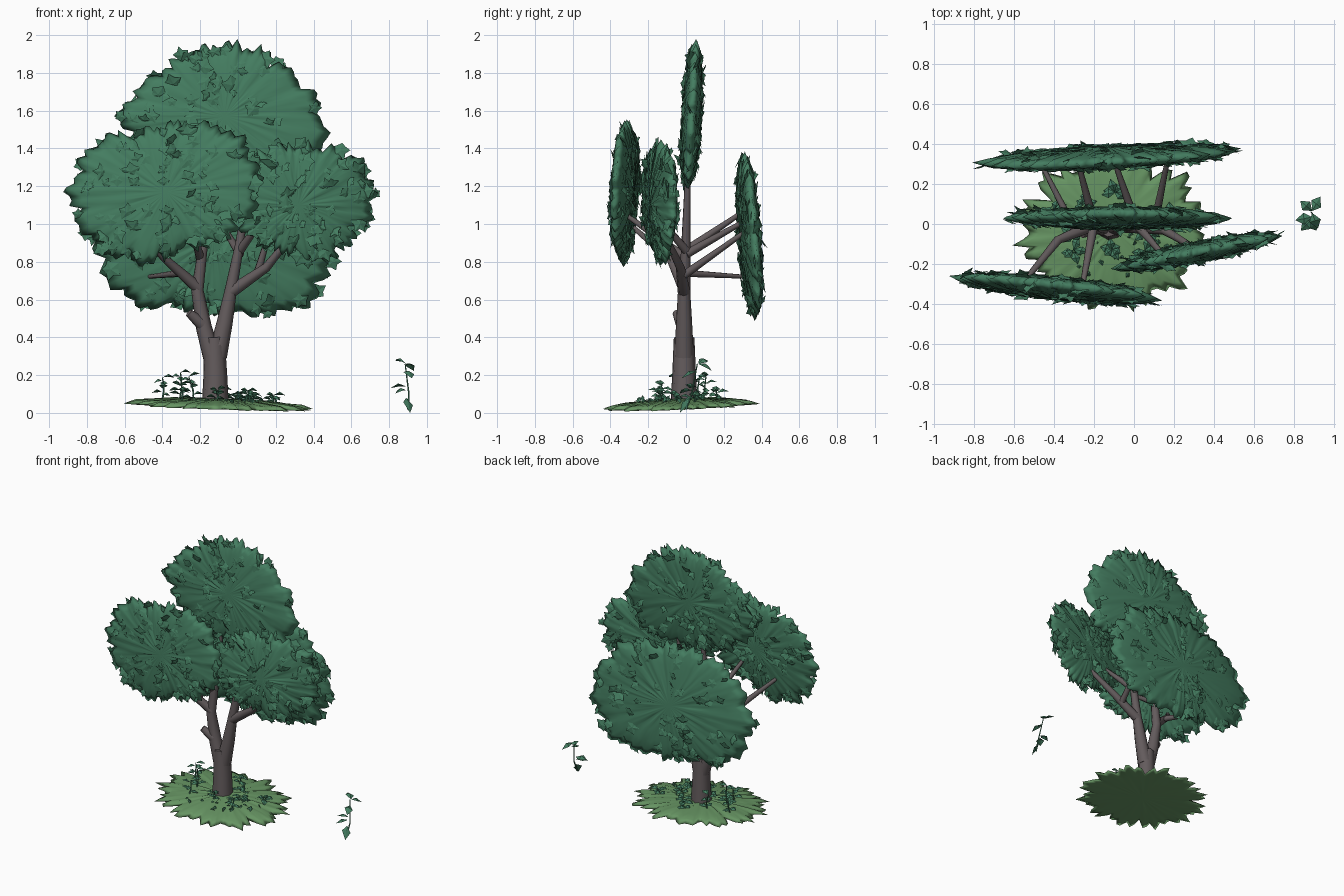
import bpy, bmesh, math, random
from mathutils import Vector

if "Cube" in bpy.data.objects:
    bpy.data.objects.remove(bpy.data.objects["Cube"])

random.seed(7)
R = random.uniform


def material(name, rgb):
    m = bpy.data.materials.new(name)
    m.diffuse_color = (*rgb, 1)
    m.use_nodes = True
    m.node_tree.nodes["Principled BSDF"].inputs["Base Color"].default_value = m.diffuse_color
    return m


LEAF = material("foliage green", (0.058, 0.205, 0.118))
BARK = material("bark grey brown", (0.125, 0.105, 0.108))
GRASS = material("grass green", (0.135, 0.30, 0.125))


def finish(bm, name, mat):
    me = bpy.data.meshes.new(name)
    bm.to_mesh(me)
    bm.free()
    me.materials.append(mat)
    ob = bpy.data.objects.new(name, me)
    bpy.context.collection.objects.link(ob)
    return ob


def smooth_loop(P, per):
    """Closed Catmull-Rom loop through the outline points."""
    out, n = [], len(P)
    for i in range(n):
        a, b, c, d = P[i - 1], P[i], P[(i + 1) % n], P[(i + 2) % n]
        for k in range(per):
            t = k / per
            out.append(0.5 * (2 * b + (c - a) * t + (2 * a - 5 * b + 4 * c - d) * t * t
                              + (3 * b - a - 3 * c + d) * t ** 3))
    return out


def leaf_card(bm, centre, normal, size):
    """Small ragged star-shaped leaf clump lying across a normal."""
    nrm = normal.normalized()
    u = nrm.orthogonal().normalized()
    v = nrm.cross(u)
    a0 = R(0, math.tau)
    mid = bm.verts.new(centre + nrm * size * 0.15)
    ring = []
    for k in range(10):
        r = size * (R(0.8, 1.1) if k % 2 else R(0.5, 0.7))
        a = a0 + k * math.tau / 10
        ring.append(bm.verts.new(centre + (u * math.cos(a) + v * math.sin(a)) * r))
    for k in range(10):
        bm.faces.new((mid, ring[k], ring[(k + 1) % 10]))


def pad(name, c, reach, squash, place, up, down, mat, jag, cards):
    """Lens-shaped pad with a scalloped, jagged rim.
    reach: rim distances at even angles; place maps (u, v, h) to space."""
    bm = bmesh.new()
    c = Vector(c)
    step = math.tau / len(reach)
    rim = smooth_loop([c + Vector((r * math.cos(k * step), squash * r * math.sin(k * step)))
                       for k, r in enumerate(reach)], 12)
    n = len(rim)
    edge = []
    for i, p in enumerate(rim):
        lobe = abs(math.sin(i * math.pi / 8)) - 0.45
        tooth = (0.4, -0.35, 0.1)[i % 3]
        edge.append(p + (p - c).normalized() * jag * (lobe + tooth + R(-0.3, 0.3)))
    outer = [bm.verts.new(place(p.x, p.y, R(-0.006, 0.006))) for p in edge]
    for side, thick in ((1, up), (-1, down)):
        layers = [outer]
        for t in (0.88, 0.72, 0.5, 0.25):
            h = side * thick * math.sqrt(1 - t * t)
            layers.append([bm.verts.new(place(*(c + (p - c) * t), h * R(0.85, 1.12)))
                           for p in edge])
        hub = bm.verts.new(place(c.x, c.y, side * thick))
        for i in range(n):
            j = (i + 1) % n
            for a, b in zip(layers, layers[1:]):
                bm.faces.new((a[i], a[j], b[j], b[i]))
            bm.faces.new((layers[-1][i], layers[-1][j], hub))
    bmesh.ops.recalc_face_normals(bm, faces=bm.faces)
    for f in bm.faces:
        f.smooth = True
    # leaf clumps scattered over both faces and round the rim
    axis = place(0, 0, 1) - place(0, 0, 0)
    for k in range(cards):
        side = 1 if k % 2 else -1
        t = math.sqrt(R(0.02, 0.97))
        q = c + (random.choice(edge) - c) * t
        h = side * (up if side > 0 else down) * math.sqrt(1 - t * t)
        tilt = Vector((R(-1, 1), R(-1, 1), R(-1, 1))) * 0.5
        leaf_card(bm, place(q.x, q.y, h), axis * side + tilt, R(0.03, 0.06))
    return finish(bm, name, mat)


def tube(bm, P, r0, r1, sides=8):
    """Tapered round limb along a path."""
    rows = []
    for i, p in enumerate(P):
        d = (P[min(i + 1, len(P) - 1)] - P[max(i - 1, 0)]).normalized()
        u = d.cross(Vector((0.13, 1, 0.07))).normalized()
        v = d.cross(u)
        r = r0 + (r1 - r0) * i / (len(P) - 1)
        rows.append([bm.verts.new(p + (u * math.cos(a) + v * math.sin(a)) * r)
                     for a in (k * math.tau / sides for k in range(sides))])
    new = []
    for a, b in zip(rows, rows[1:]):
        for k in range(sides):
            j = (k + 1) % sides
            new.append(bm.faces.new((a[k], a[j], b[j], b[k])))
    for f in new:
        f.smooth = True
    new += [bm.faces.new(rows[0]), bm.faces.new(rows[-1])]
    bmesh.ops.recalc_face_normals(bm, faces=new)


# canopy: four upright flat pads in (x, z), each on a gently tilted plane
def canopy(name, x, y, z, slope_x, slope_z, reach):
    pad(name, (x, z), reach, 1,
        lambda u, v, h: Vector((u, y + slope_x * (u - x) + slope_z * (v - z) - h, v)),
        0.05, 0.05, LEAF, 0.042, 150)


canopy("back_canopy", -.13, .335, .93, .05, -.07,
       (.63, .54, .42, .43, .54, .63, .55, .39, .42, .6))
canopy("top_canopy", -.07, .03, 1.57, 0, .06,
       (.51, .41, .38, .37, .4, .55, .43, .36, .38, .53))
canopy("front_left_canopy", -.38, -.325, 1.17, -.11, .06,
       (.49, .48, .37, .33, .44, .5, .46, .38, .31, .39))
canopy("front_right_canopy", .32, -.14, 1.1, .2, 0,
       (.38, .39, .31, .32, .36, .4, .29, .25, .3, .33))

# ground: thin ragged mound
pad("ground_patch", (-.1, -.03), [.44] * 8, .8,
    lambda u, v, h: Vector((u, v, .035 - .035 * (u + .1) + .04 * (v + .03) + h)),
    .04, .008, GRASS, 0.07, 0)

# trunk and its two main forks
bm = bmesh.new()


def limb(r0, r1, *path):
    tube(bm, [Vector(p) for p in path], r0, r1)


limb(.072, .055, (-.12, -.01, .04), (-.12, -.01, .2), (-.125, -.01, .4))
limb(.052, .014, (-.13, -.01, .28), (-.18, -.01, .45), (-.215, -.01, .65), (-.18, 0, .92), (-.14, .01, 1.28))
limb(.052, .014, (-.11, -.01, .3), (-.07, -.01, .48), (-.04, -.01, .64), (.01, 0, .9), (.06, .01, 1.28))
limb(.035, .022, (-.19, -.02, .47), (-.26, -.05, .53))

# branches reaching out to the pads
limb(.032, .012, (-.21, -.01, .66), (-.38, -.08, .81), (-.56, -.3, 1))
limb(.034, .014, (-.04, -.01, .64), (.15, -.03, .77), (.32, -.13, .98))
limb(.024, .012, (-.2, 0, .82), (-.26, -.32, 1.05))
limb(.024, .012, (.01, 0, .86), (.15, -.16, 1.05))
limb(.024, .012, (-.2, 0, .86), (-.28, .31, 1.07))
limb(.024, .012, (.01, 0, .84), (-.1, .32, 1.02))
limb(.022, .012, (.1, -.01, .73), (.17, .33, .97))
limb(.02, .01, (-.3, -.02, .74), (-.48, .33, .72))
finish(bm, "trunk_and_branches", BARK)


# sprigs: thin stems carrying folded leaves
def leaf(bm, base, direction, length, width):
    d = direction.normalized()
    s = d.cross(Vector((.1, .2, 1))).normalized() * width / 2
    a = bm.verts.new(base)
    m = bm.verts.new(base + d * length * .5 + Vector((0, 0, .012)))
    l = bm.verts.new(base + d * length * .45 + s)
    r = bm.verts.new(base + d * length * .55 - s)
    tip = bm.verts.new(base + d * length - Vector((0, 0, .2 * length)))
    for f in ((a, m, l), (l, m, tip), (a, r, m), (m, r, tip)):
        bm.faces.new(f)


# stray sprig beside the tree
bm = bmesh.new()
tube(bm, [Vector(p) for p in ((.9, 0, .02), (.905, .03, .1), (.885, .06, .26))], .006, .003, 5)
for z, dx, dy, dz in ((.26, -.7, .6, .4), (.26, .4, .7, -.2), (.22, .3, -.8, -.2),
                      (.14, -1, -.2, .1), (.12, -.8, -.9, 0), (.08, .2, -.5, -.6)):
    leaf(bm, Vector((.89, z / 4, z)), Vector((dx, dy, dz)), .085, .06)
finish(bm, "stray_sprig", LEAF)

# undergrowth sprigs around the trunk, taller on the left
bm = bmesh.new()
for k in range(10):
    a = k * math.tau / 10 + .3
    r = .2 if k % 2 else .3
    foot = Vector((-.12 + r * math.cos(a), -.01 + .6 * r * math.sin(a), .05))
    top = foot + Vector((R(-.03, .03), R(-.03, .03), .1 - .06 * math.cos(a) + R(-.03, .03)))
    tube(bm, [foot, (foot + top) / 2 + Vector((.01, 0, 0)), top], .006, .003, 5)
    for i in range(6):
        b = i * 2.4 + R(0, 1)
        leaf(bm, foot.lerp(top, .3 + .14 * i), Vector((math.cos(b), math.sin(b), R(0, .6))),
             R(.05, .08), .045)
# short grass blades
for k in range(45):
    a, r = R(0, math.tau), R(.2, .75)
    p = Vector((-.1 + .42 * r * math.cos(a), -.03 + .33 * r * math.sin(a), .05))
    leaf(bm, p, Vector((R(-1, 1), R(-1, 1), R(.2, .9))), R(.03, .06), .025)
finish(bm, "undergrowth", LEAF)
